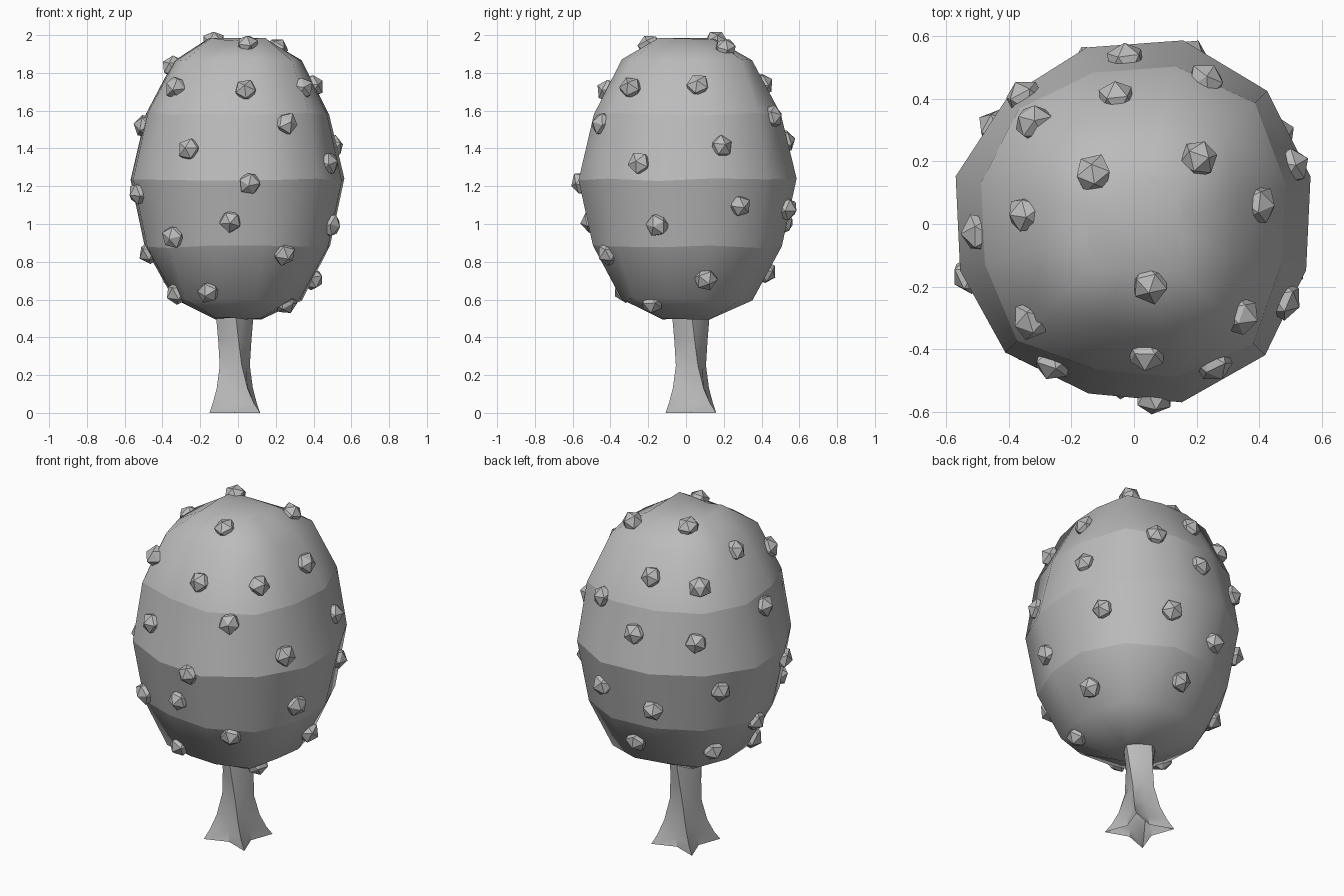
import bpy, bmesh, random
from math import sin, cos, pi, radians
from mathutils import Vector, Quaternion
from mathutils.bvhtree import BVHTree

random.seed(4)
cube = bpy.data.objects.get("Cube")
if cube:
    bpy.data.objects.remove(cube, do_unlink=True)

grey = bpy.data.materials.new("plain_grey")
grey.use_nodes = True
grey.diffuse_color = (0.5, 0.5, 0.5, 1)
grey.node_tree.nodes["Principled BSDF"].inputs["Base Color"].default_value = (0.5, 0.5, 0.5, 1)


def add_object(name, bm):
    mesh = bpy.data.meshes.new(name)
    bm.to_mesh(mesh)
    bm.free()
    mesh.materials.append(grey)
    obj = bpy.data.objects.new(name, mesh)
    bpy.context.collection.objects.link(obj)
    return obj


def loft(bm, rings):
    """Skin a stack of closed point rings, leaving the ends open."""
    loops = [[bm.verts.new(p) for p in ring] for ring in rings]
    n = len(loops[0])
    for low, high in zip(loops, loops[1:]):
        for i in range(n):
            j = (i + 1) % n
            bm.faces.new((low[i], low[j], high[j], high[i]))
    return loops


# Crown: uneven twelve-sided egg, squarer towards its ends, creased at its middle bands
# radius, height, corner swell
profile = [(0.13, 0.5, 1.3), (0.35, 0.6, 1.12), (0.505, 0.88, 1.03), (0.583, 1.235, 1),
           (0.5, 1.585, 1.06), (0.348, 1.87, 1.14), (0.155, 1.978, 1.3)]
bulge = [1, 1.03, 1.04, 1, 0.98, 1.01, 0.985, 0.995, 0.96, 1.01, 1.015, 0.975]
bm = bmesh.new()
rings = []
for r, z, swell in profile:
    ring = []
    for k, b in enumerate(bulge):
        a = radians(15 + 30 * k)
        s = r * b * (swell if k % 3 == 1 else 1)
        ring.append((s * cos(a), s * sin(a), z + random.uniform(-0.008, 0.008)))
    rings.append(ring)
loops = loft(bm, rings)
bm.faces.new(loops[0][::-1])
bm.faces.new(loops[-1])
for f in bm.faces:
    f.smooth = True
for loop in loops[2:5]:
    for i in range(12):
        bm.edges.get((loop[i - 1], loop[i])).smooth = False
bm.normal_update()
crown_surface = BVHTree.FromBMesh(bm)
add_object("crown", bm)

# Trunk: hollow, four twisted root ridges that flare at the ground
# height, ridge radius, valley radius, twist in degrees
trunk_levels = [(0, 0.19, 0.085, 0), (0.05, 0.155, 0.08, -4), (0.13, 0.117, 0.073, -10),
                (0.25, 0.088, 0.066, -20), (0.38, 0.09, 0.074, -32), (0.56, 0.103, 0.09, -45)]
bm = bmesh.new()
rings = []
for z, ridge, valley, twist in trunk_levels:
    ring = []
    for k in range(8):
        a = radians(45 + 45 * k + twist)
        r = valley if k % 2 else ridge
        ring.append((r * cos(a) - 0.017, r * sin(a) + 0.026, z))
    rings.append(ring)
loft(bm, rings)
trunk = add_object("trunk", bm)
bpy.context.view_layer.objects.active = trunk
trunk.select_set(True)
bpy.ops.object.shade_smooth_by_angle(angle=radians(35))
trunk.select_set(False)

# Fruits: small faceted nuggets half sunk in the crown
spots = [
    (0.05, -0.2, 1.96), (0.22, 0.21, 1.945), (-0.13, 0.16, 1.965), (-0.36, 0.03, 1.84),
    (0.37, -0.3, 1.735), (0.43, 0.06, 1.75), (0.035, -0.46, 1.73), (-0.36, -0.32, 1.735),
    (-0.35, 0.35, 1.735), (-0.06, 0.45, 1.765), (0.28, -0.5, 1.545), (0.25, 0.5, 1.575),
    (-0.52, -0.03, 1.525), (-0.28, -0.49, 1.405), (0.54, 0.2, 1.42), (0.51, -0.26, 1.33),
    (-0.03, 0.57, 1.45), (-0.38, 0.45, 1.43), (0.06, -0.57, 1.21), (-0.53, -0.17, 1.16),
    (0.49, 0.3, 1.09), (0.18, 0.54, 1.08), (-0.46, 0.32, 1.12), (-0.04, -0.53, 1.01),
    (0.51, -0.16, 0.99), (-0.14, 0.54, 1.0), (-0.36, -0.42, 0.925), (0.25, -0.42, 0.835),
    (-0.48, 0.02, 0.84), (0.41, 0.11, 0.7), (0.03, 0.43, 0.74), (-0.34, 0.24, 0.72),
    (-0.16, -0.34, 0.635), (0.25, -0.18, 0.585), (-0.37, -0.17, 0.615)]
bm = bmesh.new()
for spot in spots:
    point, normal, _, _ = crown_surface.find_nearest(Vector(spot))
    spin = Quaternion((0, 0, 1), random.uniform(0, 2 * pi))
    turn = normal.to_track_quat('Z', 'Y') @ spin
    made = bmesh.ops.create_icosphere(bm, subdivisions=1, radius=0.064)
    for v in made["verts"]:
        v.co = turn @ (v.co * random.uniform(0.92, 1.06)) + point - normal * 0.007
add_object("fruits", bm)
